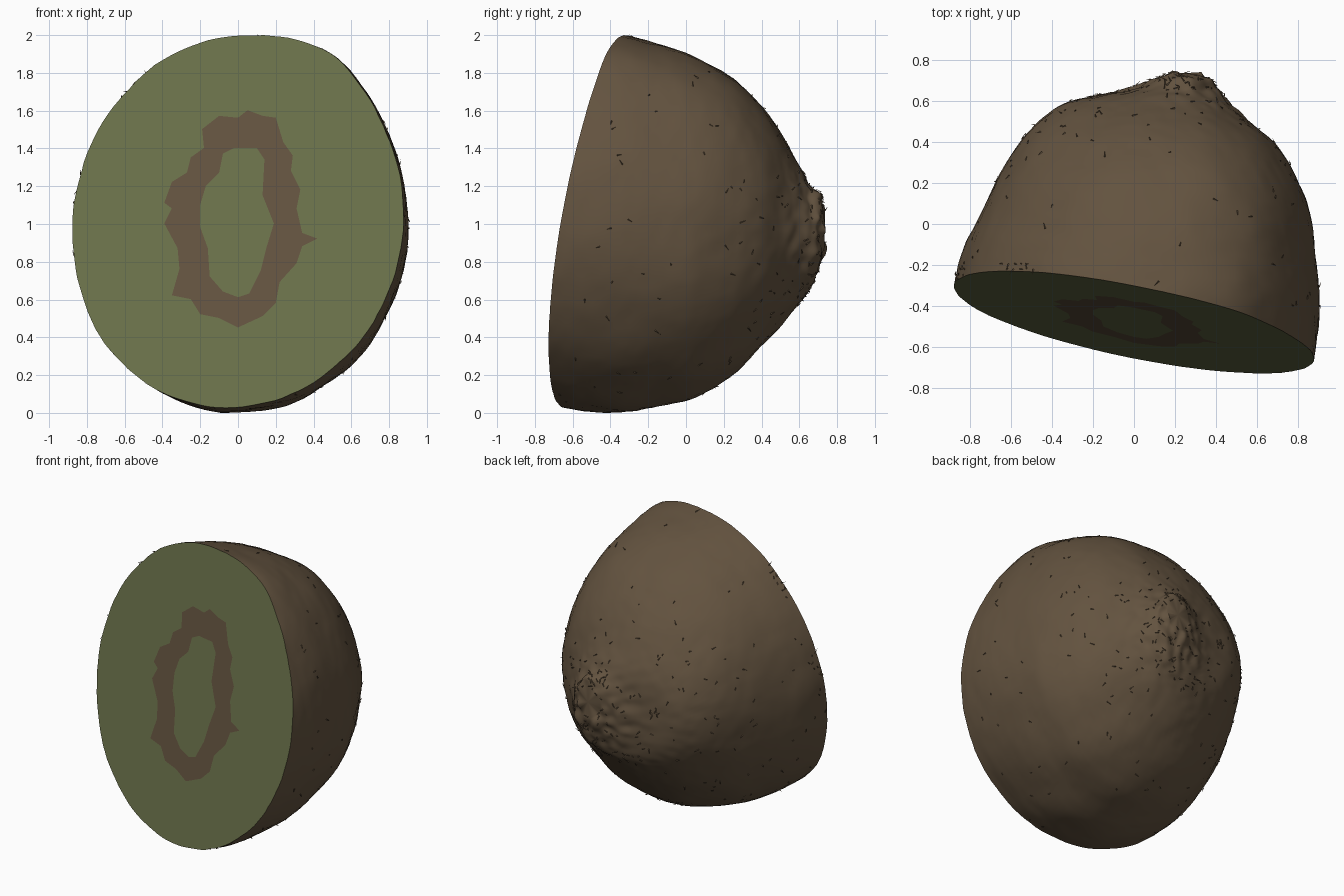
import bpy
import bmesh
import math
import random
from mathutils import Vector, noise

random.seed(4)
default = bpy.data.objects.get("Cube")
if default:
    bpy.data.objects.remove(default, do_unlink=True)


def make_material(name, colour):
    mat = bpy.data.materials.new(name)
    mat.use_nodes = True
    rgba = (*colour, 1.0)
    mat.diffuse_color = rgba
    mat.node_tree.nodes["Principled BSDF"].inputs["Base Color"].default_value = rgba
    return mat


brown = make_material("brown skin", (0.125, 0.086, 0.05))
green = make_material("green flesh", (0.145, 0.165, 0.068))


def make_object(name, bm, materials):
    mesh = bpy.data.meshes.new(name)
    bm.to_mesh(mesh)
    bm.free()
    for mat in materials:
        mesh.materials.append(mat)
    obj = bpy.data.objects.new(name, mesh)
    bpy.context.collection.objects.link(obj)
    bpy.ops.object.select_all(action="DESELECT")
    obj.select_set(True)
    bpy.context.view_layer.objects.active = obj
    bpy.ops.object.shade_smooth_by_angle(angle=math.radians(40))
    return obj


# Sections from the cut side to the stem end: y, left, right, bottom, top
SECTIONS = [
    (-.8, -.92, .86, .06, 2), (-.7, -.92, .87, .04, 2), (-.55, -.92, .89, .01, 2),
    (-.35, -.89, .9, 0, 2), (-.15, -.84, .89, .03, 1.95), (.05, -.75, .86, .08, 1.88),
    (.25, -.65, .78, .2, 1.77), (.4, -.55, .68, .35, 1.62), (.52, -.44, .54, .48, 1.45),
    (.6, -.3, .46, .58, 1.3), (.65, -.05, .41, .65, 1.2), (.7, .08, .38, .76, 1.16),
    (.73, .16, .33, .9, 1.1),
]
SIDES = 128
STEPS = 7
SCAR = Vector((.22, .68, .92))


def smooth_section(i, t):
    """Catmull-Rom blend between neighbouring sections."""
    last = len(SECTIONS) - 1
    a, b, c, d = (SECTIONS[min(max(i + k, 0), last)] for k in (-1, 0, 1, 2))
    return [q + t / 2 * (r - p + t * (2 * p - 5 * q + 4 * r - s + t * (3 * (q - r) + s - p)))
            for p, q, r, s in zip(a, b, c, d)]


def skin_point(section, angle):
    y, left, right, bottom, top = section
    bulge = 1 + .045 * math.exp(-((angle - 1) / .35) ** 2)
    middle = Vector(((left + right) / 2, y, (bottom + top) / 2))
    p = middle + Vector(((right - left) / 2 * math.cos(angle) * bulge, 0,
                         (top - bottom) / 2 * math.sin(angle) * bulge))
    # Gentle lumps everywhere, crusty close to the stem scar
    crust = max(0, 1 - (p - SCAR).length / .42)
    bump = .01 * noise.noise(p * 4) + .004 * noise.noise(p * 17)
    bump += .035 * crust * noise.noise(p * 16)
    outward = (p - Vector((0, -.2, 1))).normalized()
    return p + outward * bump


# Skin: loft the sections and close the stem end
bm = bmesh.new()
stations = [smooth_section(i, k / STEPS)
            for i in range(len(SECTIONS) - 1) for k in range(STEPS)]
stations.append(SECTIONS[-1])
rings = [[bm.verts.new(skin_point(s, math.tau * j / SIDES)) for j in range(SIDES)]
         for s in stations]
for near, far in zip(rings, rings[1:]):
    for j in range(SIDES):
        k = (j + 1) % SIDES
        bm.faces.new((near[j], near[k], far[k], far[j]))
tip = bm.verts.new((.25, .735, 1))
for j in range(SIDES):
    bm.faces.new((rings[-1][j], rings[-1][(j + 1) % SIDES], tip))

# Slanted slice that exposes the flesh
CUT_POINT = Vector((0, -.48, 1))
CUT_NORMAL = Vector((.21, 1, -.18))
bmesh.ops.bisect_plane(bm, geom=bm.verts[:] + bm.edges[:] + bm.faces[:],
                       plane_co=CUT_POINT, plane_no=CUT_NORMAL.normalized(),
                       clear_inner=True)
rim = [e for e in bm.edges if e.is_boundary]

# Outlines of the seed band on the slice, in hundredths (x, z)
BAND_OUTER = [
    (5, 160), (13, 157), (20, 156), (24, 143), (29, 136), (28, 128), (33, 118), (31, 108),
    (34, 95), (42, 92), (34, 88), (31, 79), (22, 69), (20, 58), (13, 51), (0, 45),
    (-10, 50), (-20, 52), (-25, 60), (-35, 62), (-31, 76), (-32, 87), (-39, 100), (-35, 108),
    (-39, 111), (-35, 122), (-27, 127), (-25, 135), (-18, 140), (-19, 150), (-10, 157), (0, 156),
]
BAND_INNER = [
    (10, 140), (14, 134), (13, 115), (19, 100), (15, 87), (12, 75), (6, 63), (0, 61),
    (-8, 64), (-15, 72), (-16, 87), (-20, 98), (-20, 110), (-17, 120), (-10, 127),
    (-8, 137), (-2, 140),
]


def loop_on_slice(points):
    verts = []
    for px, pz in points:
        x, z = px / 100, pz / 100
        y = CUT_POINT.y - CUT_NORMAL.x * x - CUT_NORMAL.z * (z - CUT_POINT.z)
        verts.append(bm.verts.new((x, y, z)))
    return [bm.edges.new((a, b)) for a, b in zip(verts, verts[1:] + verts[:1])]


# Slice faces: outer flesh, seed band, core
outer = loop_on_slice(BAND_OUTER)
inner = loop_on_slice(BAND_INNER)
for edges, index in ((rim + outer, 1), (outer + inner, 0), (inner, 1)):
    filled = bmesh.ops.triangle_fill(bm, edges=edges, use_beauty=True,
                                     normal=-CUT_NORMAL.normalized())
    for item in filled["geom"]:
        if isinstance(item, bmesh.types.BMFace):
            item.material_index = index
bmesh.ops.recalc_face_normals(bm, faces=bm.faces[:])
lowest = min(v.co.z for v in bm.verts)
bmesh.ops.translate(bm, verts=bm.verts[:], vec=(0, 0, -lowest))

# Places on the skin where fuzz grows, denser around the scar
skin_faces = [(f.calc_center_median(), f.normal.copy()) for f in bm.faces
              if len(f.verts) == 4 and f.material_index == 0]
spots = random.sample(skin_faces, 220)
spots += random.sample([s for s in skin_faces if (s[0] - SCAR).length < .4], 60)
spots = [s for s in spots if s[0].z > .05]
for target in (Vector((-.6, -.3, 1.75)), Vector((-.88, -.28, 1.2)), Vector((-.2, .64, 1))):
    spots += sorted(skin_faces, key=lambda s: (s[0] - target).length)[:9]
make_object("fruit_half", bm, (brown, green))

# Fuzz: short slivers lying almost flat on the skin
bm = bmesh.new()
for centre, normal in spots:
    sideways = normal.cross(Vector([random.uniform(-1, 1) for _ in range(3)])).normalized()
    width = normal.cross(sideways) * .004
    tip_at = centre + sideways * random.uniform(.015, .035) + normal * random.uniform(.004, .014)
    base = [bm.verts.new(centre + offset) for offset in (width, -width, normal * .006)]
    tip = bm.verts.new(tip_at)
    bm.faces.new(base)
    for a, b in zip(base, base[1:] + base[:1]):
        bm.faces.new((a, b, tip))
bmesh.ops.recalc_face_normals(bm, faces=bm.faces[:])
make_object("skin_fuzz", bm, (brown,))
